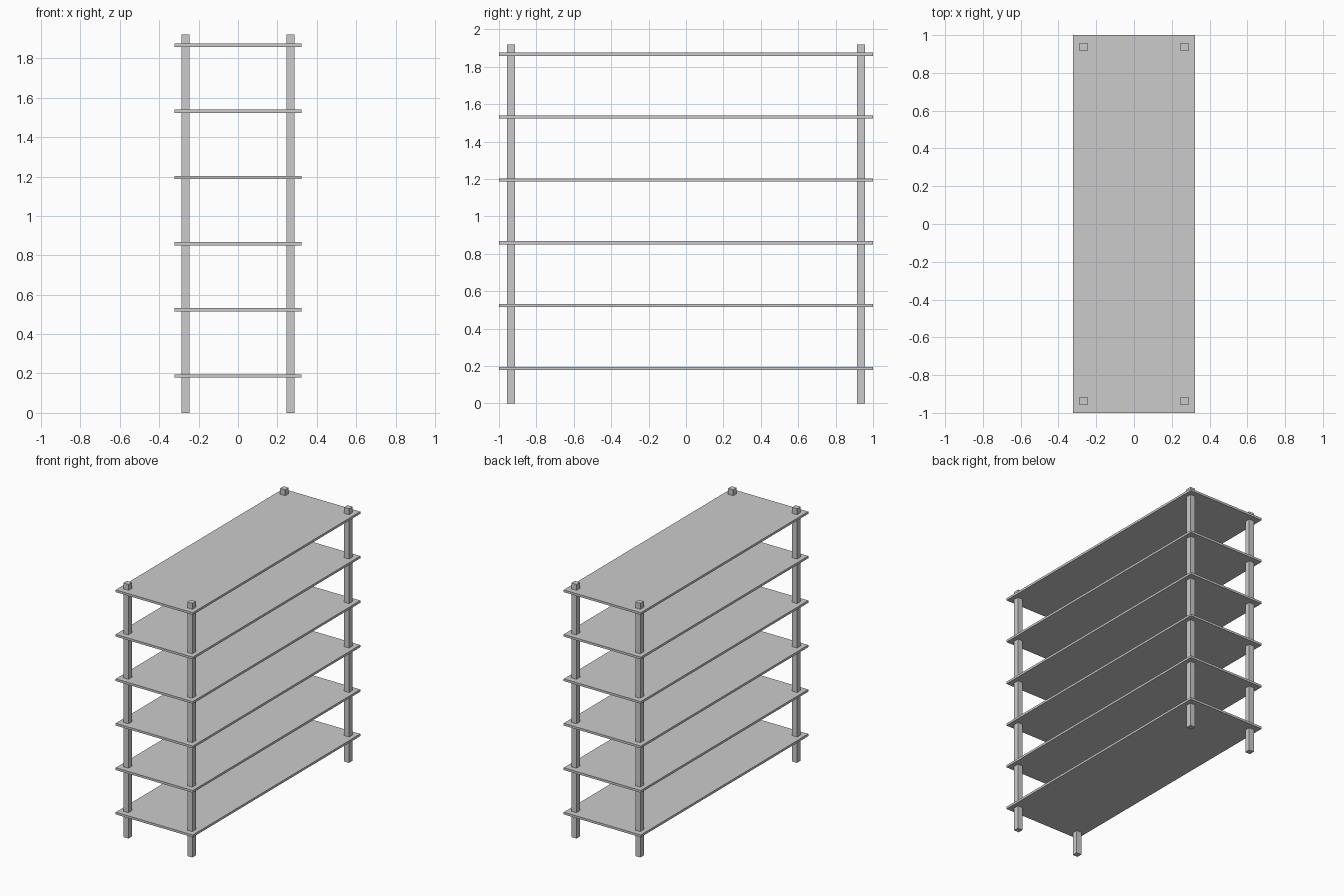
import bpy

if "Cube" in bpy.data.objects:
    bpy.data.objects.remove(bpy.data.objects["Cube"])

HALF_W, HALF_L = 0.322, 1.0
POST, POST_X, POST_Y, HEIGHT = 0.042, 0.267, 0.936, 1.92
SHELF_T, FIRST_Z, STEP, COUNT = 0.017, 0.187, 0.336, 6


def box(name, center, size):
    bpy.ops.mesh.primitive_cube_add(size=1, location=center)
    obj = bpy.context.object
    obj.name = name
    obj.scale = size
    bpy.ops.object.transform_apply(location=False, rotation=False, scale=True)
    return obj


# Evenly spaced shelf boards
for i in range(COUNT):
    box(f"shelf_{i + 1}", (0, 0, FIRST_Z + i * STEP),
        (2 * HALF_W, 2 * HALF_L, SHELF_T))

# Four square posts running through the boards
for side, sx in (("left", -1), ("right", 1)):
    for end, sy in (("front", -1), ("back", 1)):
        box(f"{end}_{side}_post", (sx * POST_X, sy * POST_Y, HEIGHT / 2),
            (POST, POST, HEIGHT))
